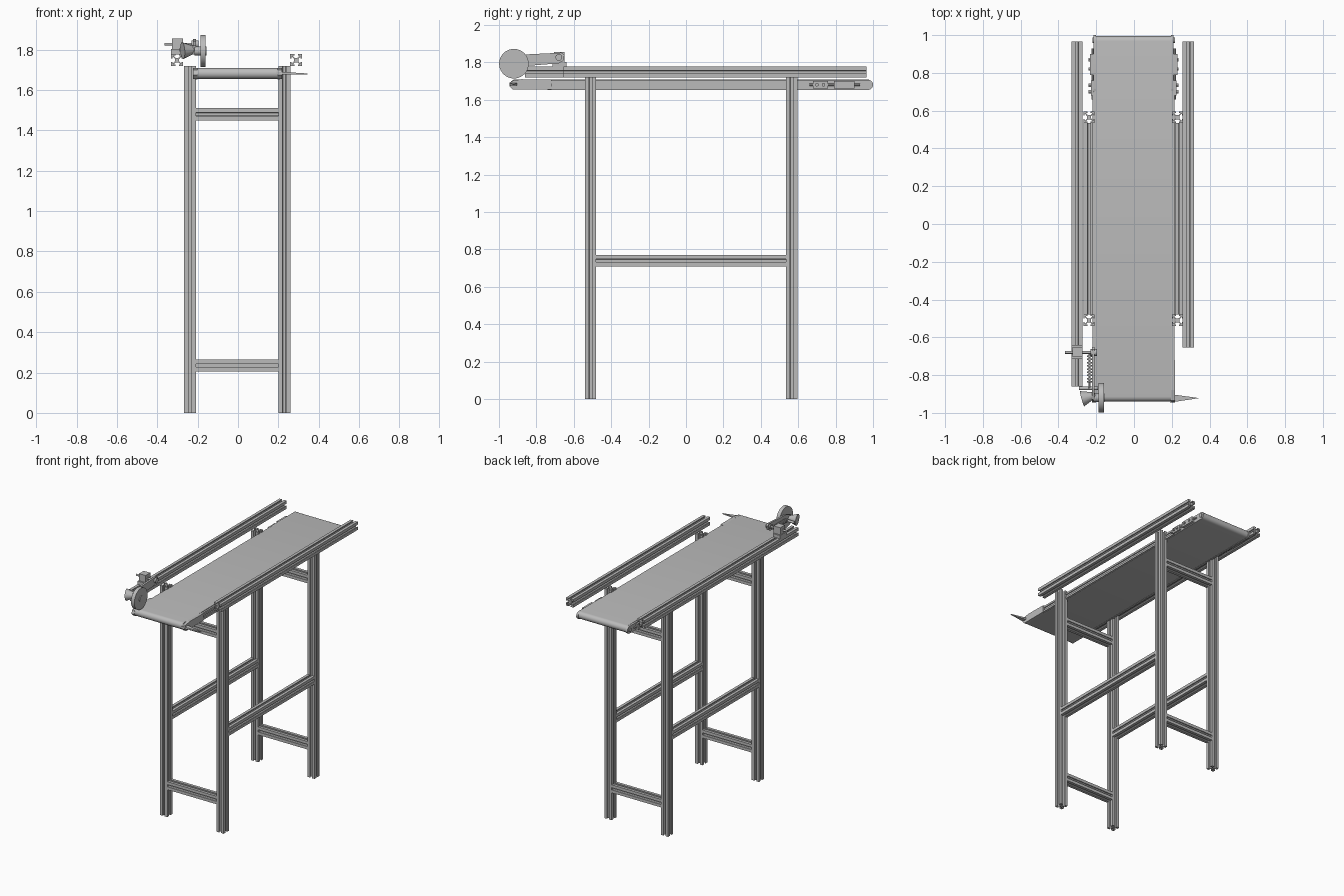
import bpy, bmesh, math
from mathutils import Vector, Matrix

cube = bpy.data.objects.get("Cube")
if cube:
    bpy.data.objects.remove(cube, do_unlink=True)

grey = bpy.data.materials.new("aluminium grey")
grey.use_nodes = True
grey.diffuse_color = (0.5, 0.5, 0.5, 1)
grey.node_tree.nodes["Principled BSDF"].inputs["Base Color"].default_value = (0.5, 0.5, 0.5, 1)


def finish(name, bm, smooth=False):
    bmesh.ops.recalc_face_normals(bm, faces=bm.faces)
    mesh = bpy.data.meshes.new(name)
    bm.to_mesh(mesh)
    bm.free()
    mesh.materials.append(grey)
    ob = bpy.data.objects.new(name, mesh)
    bpy.context.collection.objects.link(ob)
    if smooth:
        bpy.ops.object.select_all(action='DESELECT')
        ob.select_set(True)
        bpy.context.view_layer.objects.active = ob
        bpy.ops.object.shade_smooth_by_angle(angle=math.radians(35))
    return ob


def box(name, lo, hi):
    lo, hi = Vector(lo), Vector(hi)
    bm = bmesh.new()
    bmesh.ops.create_cube(bm, size=1)
    for v in bm.verts:
        v.co = (lo + hi) / 2 + v.co * (hi - lo)
    return finish(name, bm)


def prism(name, outline, place, smooth=False):
    """Extrude a 2D outline; place(u, v, t) maps it to space for t = 0 and 1."""
    bm = bmesh.new()
    rings = [[bm.verts.new(place(u, v, t)) for u, v in outline] for t in (0, 1)]
    bm.faces.new(rings[0])
    bm.faces.new(rings[1])
    n = len(outline)
    for i in range(n):
        j = (i + 1) % n
        bm.faces.new((rings[0][i], rings[0][j], rings[1][j], rings[1][i]))
    return finish(name, bm, smooth)


def side_prism(name, outline, x0, x1, smooth=False):
    return prism(name, outline, lambda y, z, t: (x0 + (x1 - x0) * t, y, z), smooth)


def rod(name, a, b, r1, r2=None, sides=16):
    a, b = Vector(a), Vector(b)
    bm = bmesh.new()
    turn = (b - a).to_track_quat('Z', 'Y').to_matrix().to_4x4()
    bmesh.ops.create_cone(bm, cap_ends=True, segments=sides, radius1=r1,
                          radius2=r1 if r2 is None else r2, depth=(b - a).length,
                          matrix=Matrix.Translation((a + b) / 2) @ turn)
    return finish(name, bm, True)


# Slotted aluminium section: one side, turned four times
half_side = [(1, 1), (.28, 1), (.28, .76), (.55, .76), (.55, .68), (.22, .36)]
one_side = half_side + [(-u, v) for u, v in reversed(half_side[1:])]
section = []
for k in range(4):
    c, s = round(math.cos(k * math.pi / 2)), round(math.sin(k * math.pi / 2))
    section += [(u * c - v * s, u * s + v * c) for u, v in one_side]


def extrusion(name, axis, start, end, centre, h=0.03):
    def place(u, v, t):
        p = [centre[0] + u * h, centre[1] + v * h]
        p.insert(axis, start + (end - start) * t)
        return p
    return prism(name, section, place)


# Stand: legs, side stretchers and crossbars
LEFT, RIGHT, FRONT, BACK = 0.23, -0.238, -0.51, 0.565
for side, x in (("left", LEFT), ("right", RIGHT)):
    for end, y in (("front", FRONT), ("back", BACK)):
        extrusion(f"{end}_{side}_leg", 2, 0, 1.72, (x, y))
    extrusion(f"{side}_stretcher", 1, FRONT + .03, BACK - .03, (x, 0.74))
for end, y in (("front", FRONT), ("back", BACK)):
    for level, z in (("lower", 0.235), ("upper", 1.48)):
        extrusion(f"{end}_{level}_crossbar", 0, RIGHT + .03, LEFT - .03, (y, z))

# Guide rails above the belt
extrusion("right_guide_rail", 1, -0.86, 0.965, (-0.302, 1.748))
extrusion("left_guide_rail", 1, -0.655, 0.965, (0.288, 1.748))


def stadium(y0, y1, z, r, steps=10):
    pts = []
    for cy, a0 in ((y1 - r, -90), (y0 + r, 90)):
        for i in range(steps + 1):
            a = math.radians(a0 + 180 * i / steps)
            pts.append((cy + r * math.cos(a), z + r * math.sin(a)))
    return pts


# Conveyor belt and its bed
side_prism("belt", stadium(-0.94, 0.995, 1.682, 0.027), -0.2, 0.196, True)
for side, s, x in (("left", 1, 0.196), ("right", -1, -0.2)):
    def out(d):
        return x + s * d
    box(f"{side}_bed_side", (min(x, out(.012)), -0.74, 1.653), (max(x, out(.012)), 0.72, 1.705))
    for z in (1.664, 1.694):
        box(f"{side}_bed_rib", (min(out(.01), out(.019)), -0.72, z - .007),
            (max(out(.01), out(.019)), 0.69, z + .007))
    # End plates with tensioners and bolts
    side_prism(f"{side}_front_plate", [(-.72, 1.655), (-.72, 1.708), (-.88, 1.71), (-.935, 1.7),
                                       (-.945, 1.675), (-.925, 1.655)], x, out(.022))
    side_prism(f"{side}_back_plate", stadium(0.69, 1.0, 1.68, 0.027), x, out(.014), True)
    for y0, y1, d in ((.68, .76, .028), (.79, .9, .034)):
        box(f"{side}_tensioner_block", (min(x, out(d)), y0, 1.66), (max(x, out(d)), y1, 1.7))
    for y in (.7, .735, .82, .87):
        rod(f"{side}_tensioner_bolt", (x, y, 1.68), (out(.04), y, 1.68), .01, sides=6)
    rod(f"{side}_roller_cap", (x, .972, 1.68), (out(.02), .972, 1.68), .015)
    rod(f"{side}_tensioner_screw", (out(.02), .66, 1.68), (out(.02), .93, 1.68), .006, sides=8)

# Thin pointed tab at the front left corner
prism("front_tab", [(0.19, -0.945), (0.345, -0.922), (0.19, -0.9)],
      lambda u, v, t: (u, v, 1.676 + .006 * t + (.345 - u) * .06 * t))

# Measuring wheel on a spring arm
rod("measuring_wheel", (-0.187, -0.92, 1.793), (-0.16, -0.92, 1.793), 0.079, sides=40)
rod("wheel_hub", (-0.215, -0.92, 1.793), (-0.155, -0.92, 1.793), 0.022)
rod("encoder_cone", (-0.275, -0.925, 1.795), (-0.205, -0.905, 1.8), 0.042, 0.014)
rod("encoder_shaft", (-0.29, -0.87, 1.8), (-0.19, -0.87, 1.8), 0.009)
side_prism("wheel_arm", [(-.93, 1.775), (-.68, 1.795), (-.655, 1.81), (-.65, 1.84), (-.665, 1.852),
                         (-.87, 1.842), (-.93, 1.82)], -0.222, -0.208)
rod("arm_pivot", (-0.365, -0.68, 1.827), (-0.195, -0.68, 1.827), 0.007)
rod("pivot_collar", (-0.23, -0.68, 1.827), (-0.195, -0.68, 1.827), 0.018)
box("pivot_block", (-0.326, -0.705, 1.8), (-0.272, -0.65, 1.855))
box("pivot_foot", (-0.332, -0.715, 1.776), (-0.272, -0.64, 1.802))
rod("spring_rod", (-0.235, -0.87, 1.81), (-0.235, -0.68, 1.82), 0.006, sides=8)
for i in range(9):
    y = -0.84 + i * .017
    rod("spring_coil", (-0.235, y, 1.812), (-0.235, y + .008, 1.812), .014, sides=12)
